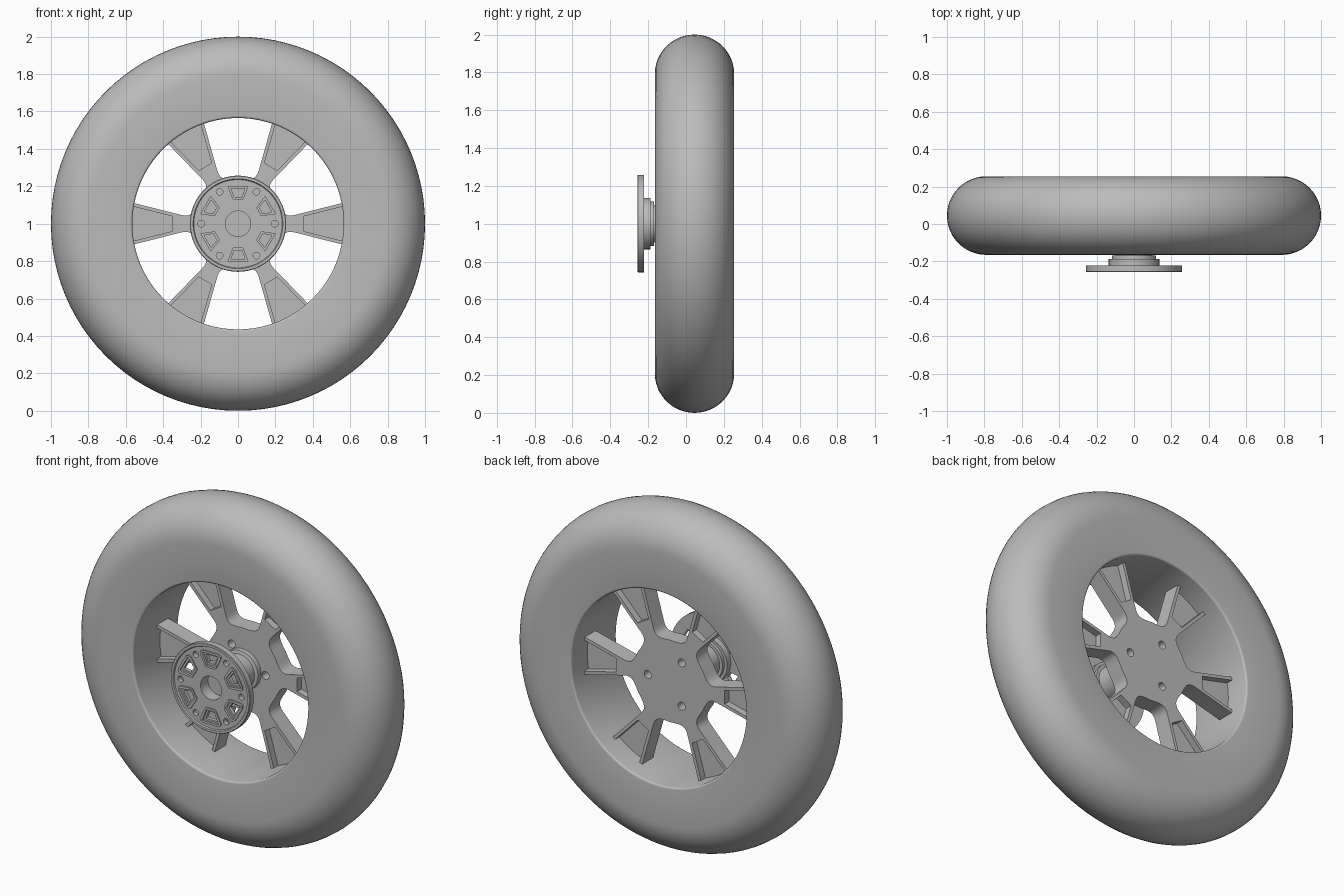
import bpy, bmesh, math
from math import sin, cos, pi, radians

cube = bpy.data.objects.get("Cube")
if cube:
    bpy.data.objects.remove(cube, do_unlink=True)

grey = bpy.data.materials.new("plain grey")
grey.use_nodes = True
grey.diffuse_color = (0.5, 0.5, 0.5, 1)
grey.node_tree.nodes["Principled BSDF"].inputs["Base Color"].default_value = (0.5, 0.5, 0.5, 1)


def finish(name, bm):
    """Turn a bmesh into a wheel part centred on the axle."""
    bmesh.ops.remove_doubles(bm, verts=bm.verts, dist=1e-5)
    bmesh.ops.recalc_face_normals(bm, faces=bm.faces)
    mesh = bpy.data.meshes.new(name)
    bm.to_mesh(mesh)
    bm.free()
    mesh.materials.append(grey)
    ob = bpy.data.objects.new(name, mesh)
    ob.location.z = 1
    bpy.context.collection.objects.link(ob)
    return ob


def lathe(name, profile, closed=False, segments=96):
    """Spin (radius, y) points around the axle."""
    bm = bmesh.new()
    verts = [bm.verts.new((r, y, 0)) for r, y in profile]
    pairs = list(zip(verts, verts[1:]))
    if closed:
        pairs.append((verts[-1], verts[0]))
    edges = [bm.edges.new(p) for p in pairs]
    bmesh.ops.spin(bm, geom=verts + edges, cent=(0, 0, 0), axis=(0, 1, 0),
                   angle=2 * pi, steps=segments)
    return finish(name, bm)


def prism(bm, points, y0, y1, angle=0):
    """Extrude an (x, z) outline along y, turned around the axle."""
    c, s = cos(angle), sin(angle)
    face = bm.faces.new([bm.verts.new((x * c - z * s, y0, x * s + z * c))
                         for x, z in points])
    top = bmesh.ops.extrude_face_region(bm, geom=[face])["geom"]
    for v in top:
        if isinstance(v, bmesh.types.BMVert):
            v.co.y = y1


def disc(x, r, n=20):
    return [(x + r * cos(2 * pi * i / n), r * sin(2 * pi * i / n)) for i in range(n)]


def trapezoid(x0, w0, x1, w1):
    return [(x0, -w0), (x1, -w1), (x1, w1), (x0, w0)]


def cut(targets, bm):
    cutter = finish("cutter", bm)
    cutter.hide_render = True
    for ob in targets:
        mod = ob.modifiers.new("cut", "BOOLEAN")
        mod.operation, mod.solver, mod.object = "DIFFERENCE", "EXACT", cutter
        bpy.context.view_layer.objects.active = ob
        bpy.ops.object.modifier_apply(modifier=mod.name)
    bpy.data.objects.remove(cutter, do_unlink=True)


sixths = [i * pi / 3 for i in range(6)]

# Tyre: flat side walls with a half-round tread and a softened bore
mid, half, bore, edge = 0.045, 0.21, 0.565, 0.012
profile = [(0.79 + half * cos(a), mid + half * sin(a))
           for a in [radians(-90 + 7.5 * i) for i in range(25)]]
for side, start in ((1, 90), (-1, 180)):
    for i in range(5):
        a = radians(start + 22.5 * i)
        profile.append((bore + edge + edge * cos(a),
                        mid + side * (half - edge) + edge * sin(a)))
tyre = lathe("tyre", profile, closed=True)

# Spider: star-shaped plate with six spokes, filleted at the roots
front, back = mid, 0.145
half_spoke = [(0.575, 0.115), (0.30, 0.046), (0.28, 0.043), (0.265, 0.045),
              (0.25, 0.052), (0.237, 0.066)]
outline = []
for a in sixths:
    sector = [(x, -z) for x, z in half_spoke[::-1]] + half_spoke
    sector += [(0.24 * cos(t), 0.24 * sin(t)) for t in (radians(22), radians(30), radians(38))]
    outline += [(x * cos(a) - z * sin(a), x * sin(a) + z * cos(a)) for x, z in sector]
bm = bmesh.new()
prism(bm, outline, front, back)
spider = finish("spoke_spider", bm)

# Recesses on both faces of each spoke, and three bolt holes
bm = bmesh.new()
recess = trapezoid(0.352, 0.04, 0.60, 0.102)
for a in sixths:
    prism(bm, recess, front - 0.05, front + 0.04, a)
    prism(bm, recess, back - 0.04, back + 0.05, a)
for a in sixths[::2]:
    prism(bm, disc(0.146, 0.023), front - 0.05, back + 0.05, a)
cut([spider], bm)

# Axle hub: stepped shaft from the spider to the front disc
lathe("axle_hub", [(0, -0.18), (0.068, -0.18), (0.068, -0.235), (0.135, -0.235),
                   (0.135, -0.187), (0.118, -0.187), (0.118, -0.168), (0.10, -0.168),
                   (0.10, 0.01), (0.118, 0.015), (0.118, 0.05), (0, 0.05)])

# Front disc: thin plate with a raised rim and a central bore
flange = lathe("front_disc", [(0.068, -0.25), (0.236, -0.25), (0.240, -0.2575),
                              (0.254, -0.2575), (0.257, -0.2545), (0.257, -0.222),
                              (0.068, -0.222)], closed=True)

# Raised frames around the six windows
bm = bmesh.new()
for a in sixths:
    prism(bm, [(0.118, -0.028), (0.126, -0.036), (0.190, -0.068), (0.202, -0.066),
               (0.212, -0.048), (0.212, 0.048), (0.202, 0.066), (0.190, 0.068),
               (0.126, 0.036), (0.118, 0.028)], -0.2575, -0.24, a + pi / 6)
frames = finish("window_frames", bm)

# Stepped windows, then small bolt holes between them
bm = bmesh.new()
for a in sixths:
    prism(bm, trapezoid(0.130, 0.025, 0.199, 0.053), -0.30, -0.245, a + pi / 6)
cut([flange, frames], bm)
bm = bmesh.new()
for a in sixths:
    prism(bm, trapezoid(0.142, 0.020, 0.188, 0.037), -0.30, -0.20, a + pi / 6)
    prism(bm, disc(0.197, 0.018), -0.30, -0.20, a)
cut([flange, frames], bm)

# Smooth shading with crisp edges
for ob in bpy.context.view_layer.objects:
    ob.select_set(ob.type == "MESH" and grey.name in ob.data.materials)
bpy.context.view_layer.objects.active = tyre
bpy.ops.object.shade_smooth_by_angle(angle=radians(30))
